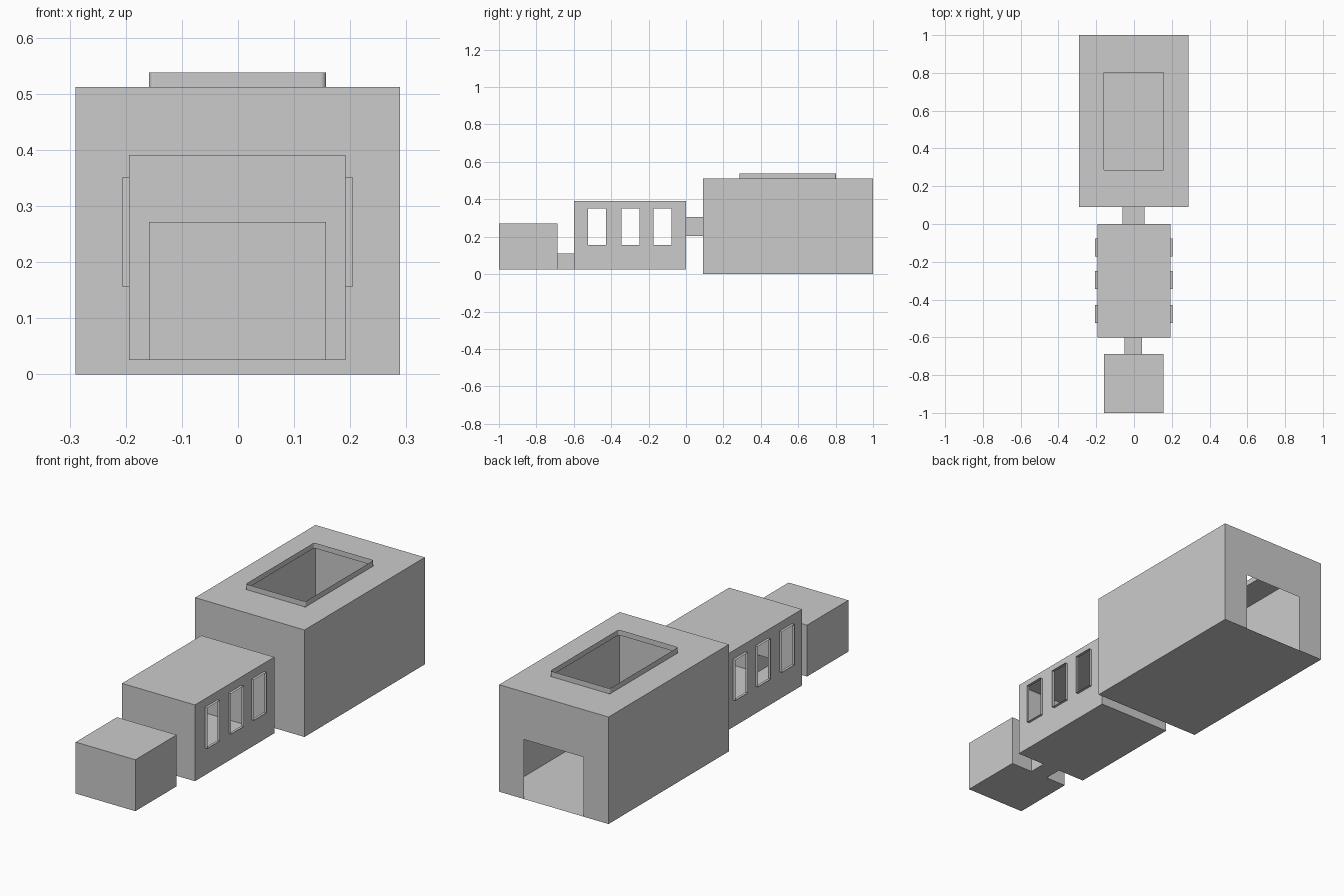
import bpy, bmesh, math

if "Cube" in bpy.data.objects:
    bpy.data.objects.remove(bpy.data.objects["Cube"])


def finish(name, bm):
    bmesh.ops.remove_doubles(bm, verts=bm.verts, dist=1e-5)
    bmesh.ops.recalc_face_normals(bm, faces=bm.faces)
    me = bpy.data.meshes.new(name)
    bm.to_mesh(me)
    bm.free()
    ob = bpy.data.objects.new(name, me)
    bpy.context.collection.objects.link(ob)
    return ob


def place(axis, pos, u, v):
    c = [u, v]
    c.insert(axis, pos)
    return c


def panel(bm, axis, pos, u, v, holes=()):
    """Flat wall across an axis, with rectangular openings (u0, u1, v0, v1)."""
    us = sorted(set(u) | {h[i] for h in holes for i in (0, 1)})
    vs = sorted(set(v) | {h[i] for h in holes for i in (2, 3)})
    for a, b in zip(us, us[1:]):
        for c, d in zip(vs, vs[1:]):
            mu, mv = (a + b) / 2, (c + d) / 2
            if any(h[0] < mu < h[1] and h[2] < mv < h[3] for h in holes):
                continue
            bm.faces.new([bm.verts.new(place(axis, pos, *p))
                          for p in ((a, c), (b, c), (b, d), (a, d))])


def room(name, x, y, z, holes={}, skip=()):
    """Thin-walled box; holes maps (axis, side) to its openings."""
    bm = bmesh.new()
    rng = (x, y, z)
    for axis in range(3):
        if axis in skip:
            continue
        u, v = [rng[i] for i in range(3) if i != axis]
        for side in (0, 1):
            panel(bm, axis, rng[axis][side], u, v, holes.get((axis, side), ()))
    return finish(name, bm)


def collar(name, axis, p0, p1, rect, r=0.0):
    """Thin rim standing out around an opening, with optional rounded corners."""
    u0, u1, v0, v1 = rect
    pts = []
    for k, (cu, cv) in enumerate(((u1 - r, v1 - r), (u0 + r, v1 - r),
                                  (u0 + r, v0 + r), (u1 - r, v0 + r))):
        for s in range(5 if r else 1):
            a = math.pi / 2 * (k + s / 4)
            pts.append((cu + r * math.cos(a), cv + r * math.sin(a)))
    bm = bmesh.new()
    lo = [bm.verts.new(place(axis, p0, *p)) for p in pts]
    hi = [bm.verts.new(place(axis, p1, *p)) for p in pts]
    n = len(pts)
    for i in range(n):
        j = (i + 1) % n
        bm.faces.new((lo[i], lo[j], hi[j], hi[i]))
    return finish(name, bm)


# Openings
skylight = (-0.159, 0.157, 0.285, 0.803)
entrance = (-0.158, 0.157, 0.0, 0.285)
upper_passage = (-0.06, 0.055, 0.205, 0.305)
lower_passage = (-0.05, 0.042, 0.026, 0.11)
windows = [(y0, y0 + 0.096, 0.157, 0.351) for y0 in (-0.525, -0.344, -0.173)]

# Large hall with roof opening and rear entrance
room("large_hall", (-0.29, 0.289), (0.09, 1.0), (0.0, 0.512),
     {(2, 1): [skylight], (1, 1): [entrance], (1, 0): [upper_passage]})
collar("skylight_rim", 2, 0.512, 0.538, skylight, 0.01)

# Middle room with three windows on each side
room("middle_room", (-0.194, 0.192), (-0.6, 0.0), (0.026, 0.391),
     {(0, 0): windows, (0, 1): windows,
      (1, 1): [upper_passage], (1, 0): [lower_passage]})
for i, w in enumerate(windows):
    collar(f"left_window_frame_{i + 1}", 0, -0.194, -0.207, w)
    collar(f"right_window_frame_{i + 1}", 0, 0.192, 0.205, w)

# Small front room
room("small_room", (-0.159, 0.157), (-1.0, -0.688), (0.026, 0.272),
     {(1, 1): [lower_passage]})

# Connecting passages, open at both ends
room("upper_passage", upper_passage[:2], (0.0, 0.09), upper_passage[2:], skip=(1,))
room("lower_passage", lower_passage[:2], (-0.688, -0.6), lower_passage[2:], skip=(1,))
